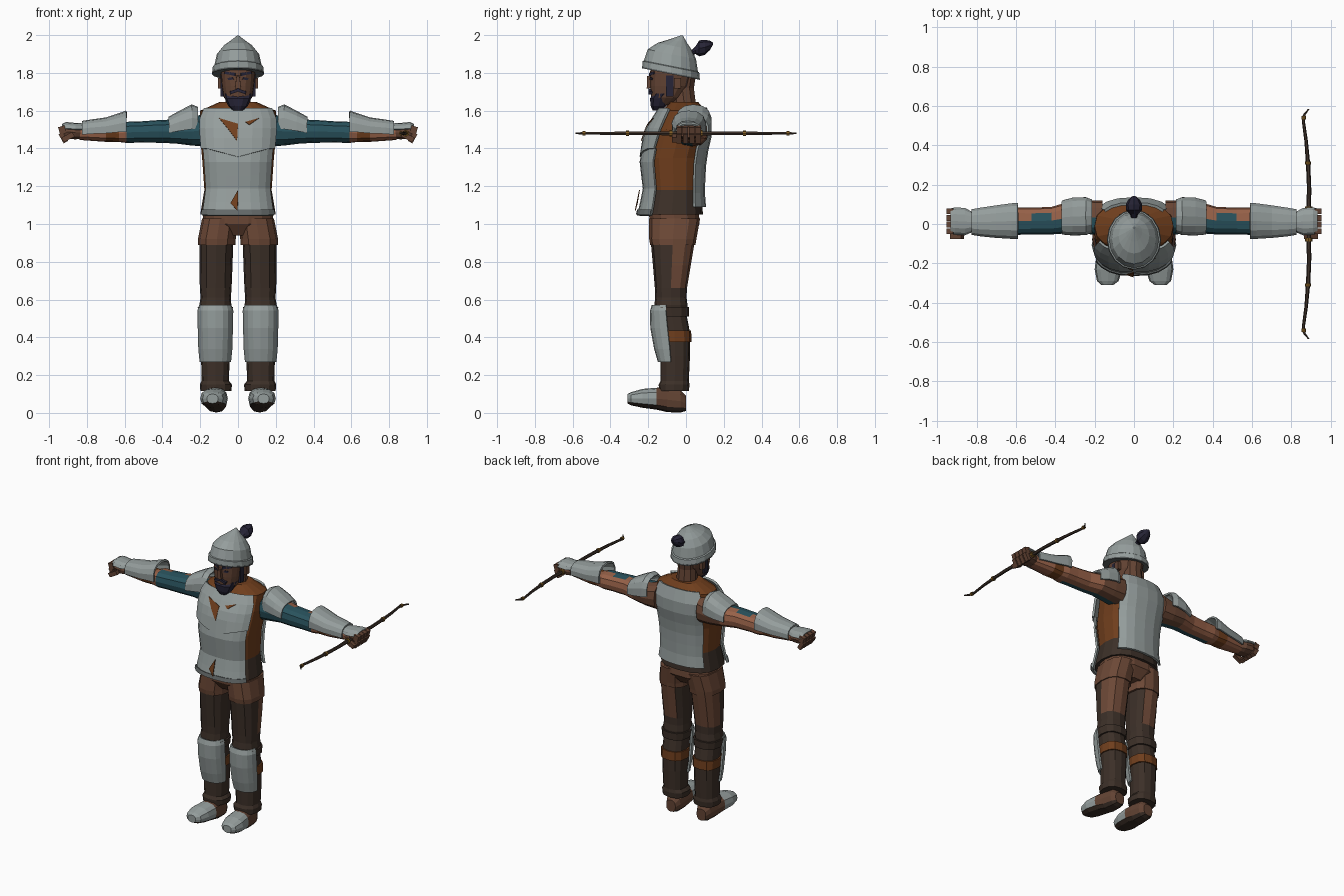
import bpy, bmesh, math
from mathutils import Vector, Matrix
from mathutils.bvhtree import BVHTree

if "Cube" in bpy.data.objects:
    bpy.data.objects.remove(bpy.data.objects["Cube"])

COLOURS = {
    "steel": (.30, .34, .335), "leather": (.16, .048, .012), "brown_cloth": (.15, .065, .037),
    "dark_cloth": (.045, .029, .021), "skin": (.31, .12, .065), "face_skin": (.125, .057, .034),
    "teal_cloth": (.022, .085, .11), "navy_hair": (.02, .018, .038), "gold": (.22, .11, .018),
    "dark_steel": (.13, .145, .145)}
MATS = {}
for key, rgb in COLOURS.items():
    m = bpy.data.materials.new(key)
    m.use_nodes = True
    m.diffuse_color = (*rgb, 1)
    m.node_tree.nodes["Principled BSDF"].inputs["Base Color"].default_value = (*rgb, 1)
    MATS[key] = m


def finish(name, bm, mat, rule=None, mirror=False, thick=0):
    """Turn a bmesh into an object; rule picks a material from a face centre."""
    mesh = bpy.data.meshes.new(name)
    slots = [mat]
    for f in bm.faces:
        pick = (rule(f.calc_center_median()) if rule else None) or mat
        if pick not in slots:
            slots.append(pick)
        f.material_index = slots.index(pick)
    bm.to_mesh(mesh)
    bm.free()
    for s in slots:
        mesh.materials.append(MATS[s])
    ob = bpy.data.objects.new(name, mesh)
    bpy.context.collection.objects.link(ob)
    if thick:
        mod = ob.modifiers.new("Thickness", 'SOLIDIFY')
        mod.thickness, mod.offset = thick, 0
    if mirror:
        ob.modifiers.new("Mirror", 'MIRROR')
    return ob


def loft(name, axis, rings, mat, n=12, arc=None, e=.8, grow=0, warp=None, **kw):
    """Skin rings (position, centre a, centre b, radius a, radius b) along an axis."""
    bm = bmesh.new()
    a0, a1 = [math.radians(a) for a in arc or (0, 360)]
    count = n + 1 if arc else n
    soft = lambda v: math.copysign(abs(v) ** e, v)
    rows = []
    for t, ca, cb, ra, rb in rings:
        row = []
        for j in range(count):
            ang = a0 + (a1 - a0) * j / n
            p = ca + (ra + grow) * soft(math.cos(ang))
            q = cb + (rb + grow) * soft(math.sin(ang))
            v = Vector({"x": (t, p, q), "y": (p, t, q), "z": (p, q, t)}[axis])
            if warp:
                v = warp(v)
            row.append(bm.verts.new(v))
        rows.append(row)
    for low, high in zip(rows, rows[1:]):
        for j in range(n):
            k = (j + 1) % count
            bm.faces.new((low[j], low[k], high[k], high[j]))
    if not arc:
        bm.faces.new(rows[0][::-1])
        bm.faces.new(rows[-1])
        bmesh.ops.recalc_face_normals(bm, faces=bm.faces)
    return finish(name, bm, mat, **kw)


def sub(rings, t0, t1, k):
    """Resample k rings between two positions of a ring list."""
    out = []
    for i in range(k):
        t = t0 + (t1 - t0) * i / (k - 1)
        for r, s in zip(rings, rings[1:]):
            if t <= s[0] + 1e-6:
                f = (t - r[0]) / (s[0] - r[0])
                out.append([x + (y - x) * f for x, y in zip(r, s)])
                break
    return out


def box(name, loc, size, mat, rot=(0, 0, 0), mirror=False, taper=1):
    bm = bmesh.new()
    bmesh.ops.create_cube(bm, size=1)
    for v in bm.verts:
        if v.co.z > 0:
            v.co.xy *= taper
    spin = Matrix.Rotation(rot[1], 4, 'Y') @ Matrix.Rotation(rot[0], 4, 'X')
    bm.transform(Matrix.Translation(loc) @ spin @ Matrix.Diagonal((*size, 1)))
    return finish(name, bm, mat, mirror=mirror)


def decal(name, target, points, mat, lift=.008, mirror=False):
    """Thin patch laid on the front of a part."""
    tree = BVHTree.FromPolygons([v.co for v in target.data.vertices],
                                [p.vertices for p in target.data.polygons])
    bm = bmesh.new()
    verts = []
    for x, z in points:
        hit = tree.ray_cast(Vector((x, -1, z)), Vector((0, 1, 0)))[0]
        y = hit.y if hit else -.18
        verts.append(bm.verts.new((x, y - lift, z)))
    bm.faces.new(verts)
    return finish(name, bm, mat, mirror=mirror, thick=.004)


# Torso jerkin with steel front and back plates
TORSO = [(1.05, 0, -.075, .2, .165), (1.18, 0, -.065, .178, .145), (1.35, 0, -.07, .19, .16),
         (1.5, 0, -.03, .205, .155), (1.6, 0, -.01, .2, .115), (1.645, 0, -.01, .1, .075)]
loft("jerkin", "z", TORSO, "leather", n=16, rule=lambda c: "dark_cloth" if c.z < 1.18 else None)
belly = loft("belly_plate", "z", sub(TORSO, 1.045, 1.4, 6), "steel", n=8, arc=(-148, -32),
             grow=.012, thick=.012)
point = lambda v: v - Vector((0, 0, .045 * max(0, 1 - abs(v.x) / .17))) if v.z < 1.42 else v
chest = loft("chest_plate", "z", sub(TORSO, 1.4, 1.61, 5), "steel", n=8, arc=(-148, -32),
             grow=.024, thick=.014, warp=point)
loft("back_plate", "z", sub(TORSO, 1.09, 1.615, 8), "steel", n=6, arc=(38, 142),
     grow=.012, thick=.014)
loft("hem_band", "z", sub(TORSO, 1.05, 1.075, 2), "dark_steel", n=8, arc=(-148, -32), grow=.02, thick=.01)
decal("chest_tear", chest, [(-.1, 1.56), (-.05, 1.5), (-.005, 1.44), (0, 1.53)], "leather", .012)
decal("small_tear", chest, [(.04, 1.54), (.06, 1.525), (.11, 1.56)], "leather", .012)
decal("belly_tear", belly, [(0, 1.18), (-.04, 1.11), (-.002, 1.07)], "leather", .022)

# Hips and shorts
loft("pelvis", "z", [(.94, 0, -.06, .08, .09), (1, 0, -.06, .185, .135), (1.08, 0, -.065, .185, .135)],
     "brown_cloth", n=14)
loft("shorts_legs", "z", [(.89, .112, -.07, .1, .12), (.92, .112, -.07, .1, .125),
                          (1.03, .095, -.06, .095, .135)], "brown_cloth", mirror=True)

# Trousers, worn at the back of the thigh
LEG = [(.115, .117, -.063, .082, .078), (.15, .117, -.063, .085, .082), (.17, .12, -.06, .072, .075),
       (.3, .12, -.057, .076, .078), (.42, .12, -.06, .078, .082), (.52, .12, -.075, .076, .078),
       (.57, .12, -.08, .085, .088), (.61, .118, -.08, .08, .083), (.66, .118, -.08, .084, .085),
       (.78, .117, -.075, .088, .1), (.91, .115, -.07, .09, .117), (1, .1, -.06, .08, .115)]
loft("trousers", "z", LEG, "dark_cloth", mirror=True,
     rule=lambda c: "brown_cloth" if c.z > .66 and c.y > -.07 and c.x > .09 else None)
loft("leg_straps", "z", sub(LEG, .375, .435, 2), "leather", grow=.008, mirror=True)
loft("knee_bands", "z", sub(LEG, .51, .56, 2), "dark_cloth", grow=.01, mirror=True)
loft("shin_guards", "z", [(.27, .12, -.063, .078, .08), (.34, .12, -.065, .085, .098),
                          (.45, .12, -.075, .088, .108), (.54, .12, -.085, .09, .1),
                          (.57, .12, -.085, .08, .09)],
     "steel", n=8, arc=(-172, -8), thick=.012, mirror=True)

# Shoes with steel toes
FOOT = [(-.31, .135, .075, .03, .025), (-.29, .133, .075, .055, .035), (-.23, .13, .077, .07, .05),
        (-.155, .122, .075, .068, .058), (-.1, .117, .07, .06, .066), (-.03, .115, .062, .052, .06),
        (0, .115, .05, .035, .04)]


def shoe_colour(c):
    if c.z < .038 - .09 * c.y:
        return "dark_cloth"
    return "steel" if c.y < -.155 else None


loft("shoes", "y", FOOT, "face_skin", n=12, mirror=True, rule=shoe_colour)

# Arms with torn sleeves
ARM = [(.16, .03, 1.5, .09, .09), (.24, .035, 1.49, .085, .075), (.33, .033, 1.49, .08, .064),
       (.42, .017, 1.49, .07, .06), (.52, .015, 1.487, .068, .056), (.59, .015, 1.485, .07, .056),
       (.63, .015, 1.48, .06, .046), (.7, .013, 1.482, .062, .047), (.84, .01, 1.485, .045, .04)]


def arm_colour(c):
    if .63 < c.x < .7:
        return "leather"
    if c.x < .59 and (c.y < .015 or .42 < c.x < .52 and c.z > 1.5 and c.y < .05):
        return "teal_cloth"
    return "brown_cloth" if c.x < .33 else None


loft("arms", "x", ARM, "skin", mirror=True, rule=arm_colour)
loft("shoulder_guards", "x", [(.215, .04, 1.53, .08, .085), (.245, .04, 1.53, .092, .097),
                              (.31, .038, 1.515, .092, .078), (.365, .033, 1.5, .082, .062)],
     "steel", n=8, arc=(-12, 192), thick=.012, mirror=True)
loft("bracers", "x", [(.59, .015, 1.515, .086, .08), (.62, .015, 1.512, .086, .072),
                      (.7, .012, 1.5, .078, .058), (.78, .01, 1.495, .068, .052),
                      (.825, .01, 1.49, .06, .05)],
     "steel", n=8, arc=(-15, 195), thick=.012, mirror=True)

# Fists with gauntlet plates
PALM = [(.82, .01, 1.485, .04, .036), (.86, .012, 1.485, .06, .038), (.91, .015, 1.488, .06, .04),
        (.93, .015, 1.488, .055, .03)]
loft("palms", "x", PALM, "face_skin", n=10, mirror=True)
loft("gauntlets", "x", PALM, "steel", n=6, arc=(15, 165), grow=.008, thick=.008, mirror=True)
for i in range(4):
    y = -.037 + .034 * i
    box("knuckle_%d" % i, (.93, y, 1.497), (.035, .029, .042), "face_skin", (0, .3, 0), True)
    box("fingertip_%d" % i, (.925, y, 1.457), (.026, .027, .055), "face_skin", (0, .5, 0), True)
box("thumbs", (.9, -.062, 1.46), (.065, .026, .028), "face_skin", (0, .5, 0), True)

# Bow held in the left fist
HALF = [(.04, .887, .013), (.18, .89, .011), (.3, .885, .011), (.42, .875, .009), (.52, .861, .008),
        (.555, .865, .007), (.585, .888, .004)]
SPAN = [(-y, x, r) for y, x, r in HALF[::-1]] + HALF
loft("bow", "y", [(y, x, 1.48, r, r) for y, x, r in SPAN], "dark_cloth", n=6, e=1)
for y, x, r in [(.08, .888, .018), (.31, .884, .015), (.54, .863, .012)]:
    for s in (-1, 1):
        loft("bow_band", "y", [(s * y - .008, x, 1.48, r, r), (s * y + .008, x, 1.48, r, r)],
             "gold", n=8, e=1)

# Neck, head and face
loft("neck", "z", [(1.6, 0, -.005, .07, .065), (1.72, 0, -.02, .06, .065), (1.8, 0, -.01, .07, .068)],
     "face_skin", n=10, e=1)
head = loft("head", "z", [(1.63, 0, -.13, .045, .045), (1.67, 0, -.105, .075, .08),
                          (1.73, 0, -.085, .087, .105), (1.8, 0, -.075, .093, .115),
                          (1.86, 0, -.075, .09, .11)], "face_skin", n=16)
loft("beard", "z", [(1.6, 0, -.155, .025, .022), (1.625, 0, -.145, .052, .044),
                    (1.665, 0, -.135, .07, .058), (1.69, 0, -.12, .08, .055)], "navy_hair", n=10)
box("sideburns", (.085, -.085, 1.73), (.014, .04, .11), "navy_hair", mirror=True)
box("ears", (.094, -.045, 1.745), (.022, .035, .055), "face_skin", mirror=True)
box("nose", (0, -.192, 1.752), (.032, .04, .065), "face_skin", (.12, 0, 0), taper=.5)
box("moustache", (.02, -.188, 1.702), (.045, .02, .016), "navy_hair", (0, .35, 0), True)
decal("brows", head, [(.014, 1.783), (.07, 1.795), (.07, 1.808), (.014, 1.8)], "navy_hair", .006, True)
decal("eyes", head, [(.022, 1.765), (.05, 1.762), (.056, 1.772), (.03, 1.778)], "navy_hair", .004, True)

# Pointed helmet, tipped back, with a hair tuft
tip = lambda v: v - Vector((0, 0, .2 * (v.y + .08)))
HELMET = [(1.8, 0, -.08, .137, .152), (1.832, 0, -.08, .134, .15), (1.836, 0, -.08, .126, .143),
          (1.9, 0, -.075, .112, .128), (1.945, 0, -.06, .078, .09), (1.975, 0, -.042, .042, .048),
          (2.01, 0, -.02, .004, .004)]
loft("helmet", "z", HELMET, "steel", n=16, e=1, warp=tip)
loft("helmet_trim", "z", [(1.794, 0, -.08, .138, .153), (1.802, 0, -.08, .138, .153)],
     "dark_steel", n=16, e=1, warp=tip)
loft("tuft", "y", [(.02, 0, 1.9, .012, .012), (.05, 0, 1.92, .02, .02), (.07, 0, 1.93, .04, .042),
                   (.1, 0, 1.935, .042, .04), (.125, 0, 1.945, .028, .026), (.143, 0, 1.955, .006, .006)],
     "navy_hair", n=8, e=1)
